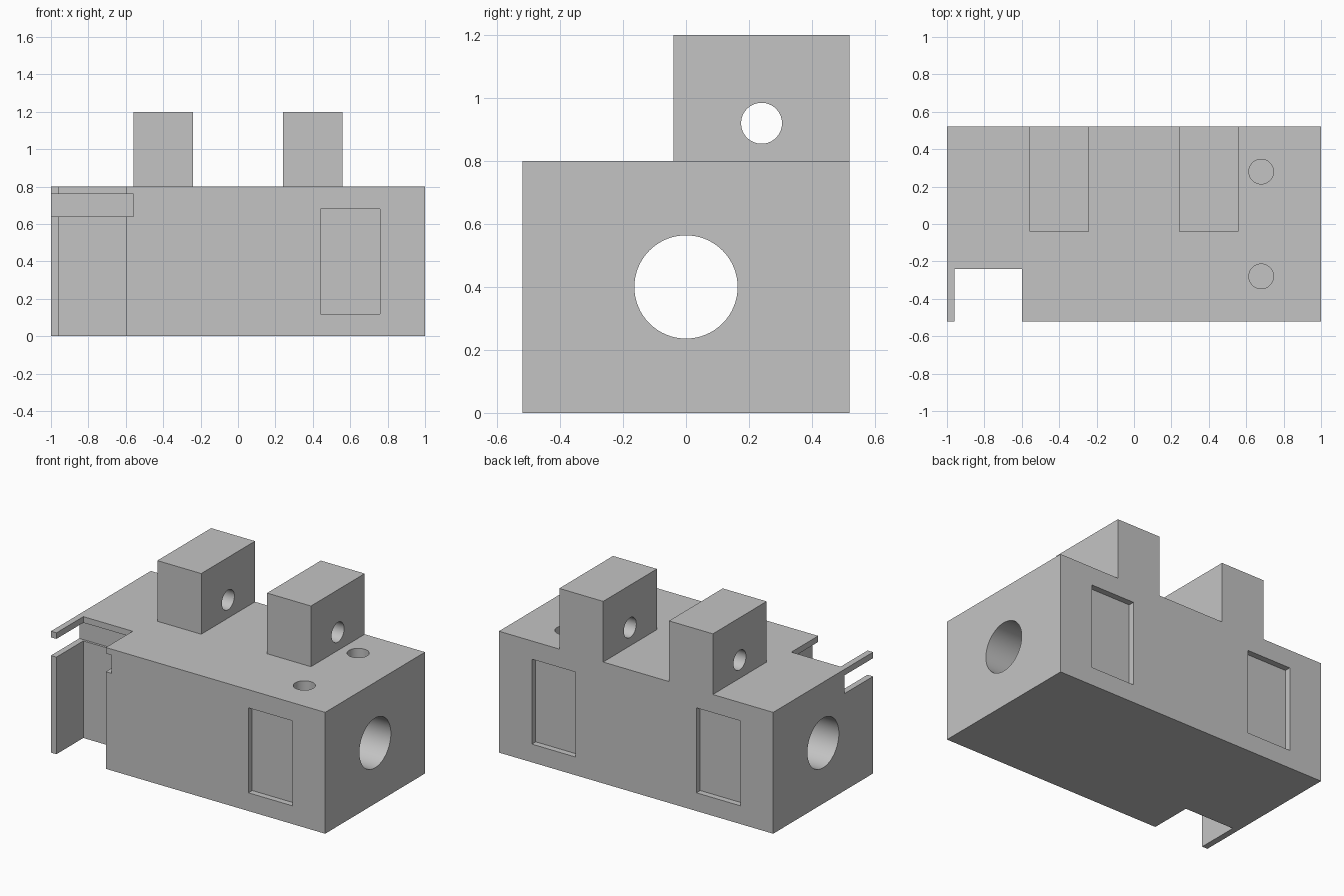
import bpy
import math

default_cube = bpy.data.objects.get("Cube")
if default_cube:
    bpy.data.objects.remove(default_cube, do_unlink=True)

grey = bpy.data.materials.new("plain grey")
grey.use_nodes = True
colour = (0.55, 0.55, 0.55, 1)
grey.diffuse_color = colour
grey.node_tree.nodes["Principled BSDF"].inputs["Base Color"].default_value = colour


def box(name, x, y, z):
    """Box from its (min, max) range on each axis."""
    bpy.ops.mesh.primitive_cube_add(size=1)
    ob = bpy.context.object
    ob.name = name
    for v in ob.data.vertices:
        v.co = [lo + (hi - lo) * (c + 0.5) for c, (lo, hi) in zip(v.co, (x, y, z))]
    ob.data.materials.append(grey)
    return ob


def rod(name, centre, radius, length, along_x=False):
    turn = (0, math.pi / 2, 0) if along_x else (0, 0, 0)
    bpy.ops.mesh.primitive_cylinder_add(vertices=64, radius=radius, depth=length,
                                        location=centre, rotation=turn)
    ob = bpy.context.object
    ob.name = name
    ob.data.materials.append(grey)
    return ob


def combine(target, tool, operation):
    """Apply one boolean and discard its tool."""
    tool.hide_render = True
    mod = target.modifiers.new(tool.name, "BOOLEAN")
    mod.object = tool
    mod.operation = operation
    mod.solver = "EXACT"
    bpy.ops.object.select_all(action="DESELECT")
    bpy.context.view_layer.objects.active = target
    target.select_set(True)
    bpy.ops.object.modifier_apply(modifier=mod.name)
    bpy.data.objects.remove(tool, do_unlink=True)


# Main block with two lugs standing flush with its back
body = box("housing_block", (-1, 1), (-0.52, 0.52), (0, 0.8))
for x in (-0.4, 0.4):
    lug = box("lug", (x - 0.16, x + 0.16), (-0.04, 0.52), (0.7, 1.2))
    combine(body, lug, "UNION")

# Full-height front slot, leaving a thin end plate, and the groove across it
cutters = [
    box("front_slot", (-0.96, -0.6), (-0.7, -0.24), (-0.2, 1)),
    box("cross_groove", (-1.2, -0.56), (-0.7, -0.225), (0.64, 0.76)),
]

# Shallow rectangular pockets: one in front, two behind
for x, side in ((0.6, -1), (0.6, 1), (-0.6, 1)):
    y = sorted((side * 0.48, side * 0.7))
    cutters.append(box("pocket", (x - 0.16, x + 0.16), y, (0.12, 0.68)))

# Long bore, lug pin hole and two blind holes in the top
cutters.append(rod("main_bore", (0, 0, 0.4), 0.164, 3, along_x=True))
cutters.append(rod("pin_hole", (0, 0.24, 0.92), 0.065, 3, along_x=True))
for y in (-0.28, 0.28):
    cutters.append(rod("top_hole", (0.68, y, 0.7), 0.066, 0.6))

for cutter in cutters:
    combine(body, cutter, "DIFFERENCE")

bpy.ops.object.shade_smooth_by_angle(angle=math.radians(30))
